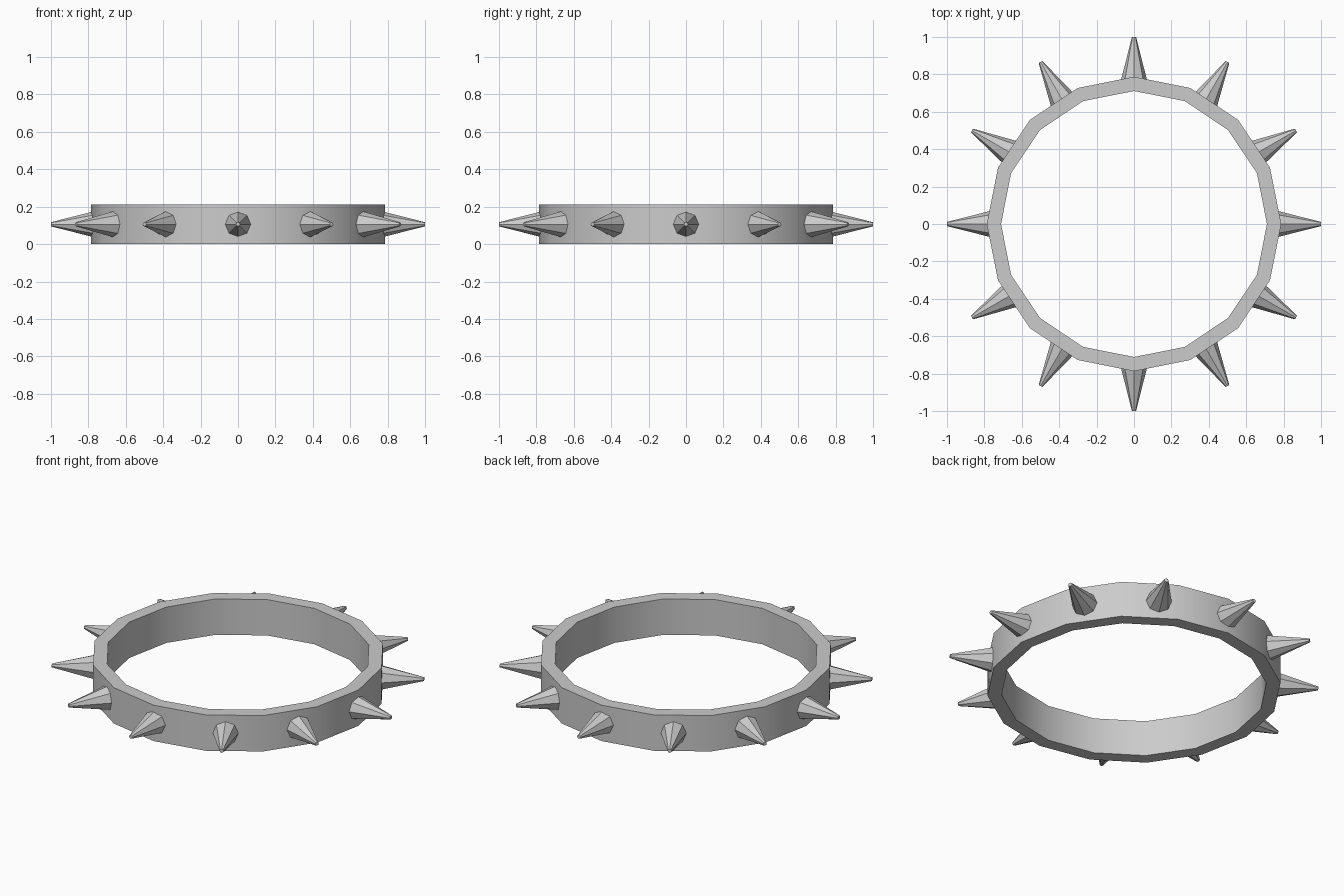
import bpy, bmesh, math
from mathutils import Matrix, Vector

cube = bpy.data.objects.get("Cube")
if cube:
    bpy.data.objects.remove(cube)

HEIGHT = 0.212
SIDES = 16
SPIKES = 12

metal = bpy.data.materials.new("grey metal")
metal.use_nodes = True
grey = (0.6, 0.6, 0.6, 1)
metal.diffuse_color = grey
metal.node_tree.nodes["Principled BSDF"].inputs["Base Color"].default_value = grey


def finish(name, bm):
    bmesh.ops.recalc_face_normals(bm, faces=bm.faces[:])
    mesh = bpy.data.meshes.new(name)
    bm.to_mesh(mesh)
    bm.free()
    mesh.materials.append(metal)
    obj = bpy.data.objects.new(name, mesh)
    bpy.context.collection.objects.link(obj)
    return obj


# Band: a rectangular profile spun round the z axis
bm = bmesh.new()
profile = [(0.711, 0), (0.787, 0), (0.787, HEIGHT), (0.711, HEIGHT)]
verts = [bm.verts.new((r, 0, z)) for r, z in profile]
edges = [bm.edges.new((verts[i], verts[(i + 1) % 4])) for i in range(4)]
bmesh.ops.spin(bm, geom=verts + edges, cent=(0, 0, 0), axis=(0, 0, 1),
               angle=math.tau, steps=SIDES, use_merge=True)
bmesh.ops.remove_doubles(bm, verts=bm.verts[:], dist=0.0001)
band = finish("band", bm)
bpy.ops.object.select_all(action="DESELECT")
band.select_set(True)
bpy.context.view_layer.objects.active = band
bpy.ops.object.shade_smooth_by_angle(angle=math.radians(35))

# Spikes: blunt eight-sided cones pointing outwards, rooted in the band
for i in range(SPIKES):
    bm = bmesh.new()
    bmesh.ops.create_cone(bm, cap_ends=True, segments=8, radius1=0.077,
                          radius2=0.011, depth=0.26)
    turn = Matrix.Rotation(i * math.tau / SPIKES, 4, "Z")
    place = Matrix.Translation(Vector((0.87, 0, HEIGHT / 2)))
    tip_out = Matrix.Rotation(math.pi / 2, 4, "Y")
    bmesh.ops.transform(bm, matrix=turn @ place @ tip_out, verts=bm.verts[:])
    finish(f"spike_{i + 1}", bm)
